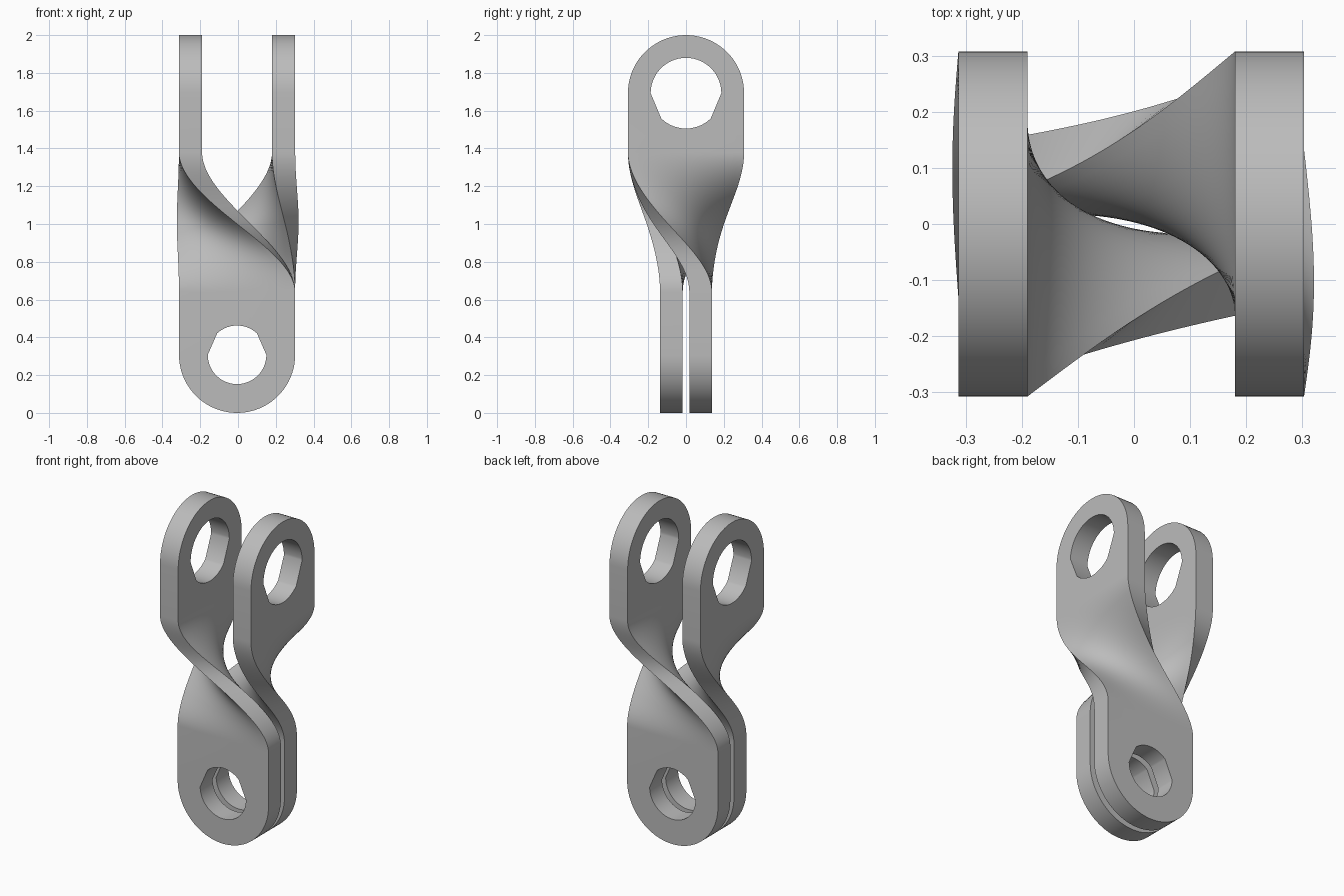
import bpy, bmesh, math
from mathutils import Vector

if "Cube" in bpy.data.objects:
    bpy.data.objects.remove(bpy.data.objects["Cube"])

HALF = 0.3075            # half width of a strap
Z0, Z1 = 0.64, 1.38      # start and end of the twist
COLS, ROWS, ARC = 16, 48, 40

steel = bpy.data.materials.new("grey steel")
steel.use_nodes = True
steel.diffuse_color = (0.5, 0.5, 0.5, 1)
steel.node_tree.nodes["Principled BSDF"].inputs["Base Color"].default_value = (0.5, 0.5, 0.5, 1)


def strap_point(u, z, inner, bow):
    """Strap surface: a flat lower eye blending into an upper eye turned a quarter."""
    t = min(max((z - Z0) / (Z1 - Z0), 0), 1)
    s = t * t * (3 - 2 * t)
    low = Vector((u, -0.0175 if inner else -0.1375, z))
    high = Vector((-0.185 if inner else -0.308, -u, z))
    bulge = math.sin(math.pi * s)
    p = low.lerp(high, s) + Vector((-bow, bow, 0)) * bulge
    if inner:
        p += Vector((0.012, 0.016, 0)) * bulge
    return p


def make_strap(name, turn, bow):
    bm = bmesh.new()

    def vert(u, z, inner):
        return bm.verts.new(strap_point(u, z, inner, bow))

    def quad(a, b, c, d):
        bm.faces.new((a, b, c, d))

    us = [HALF * (2 * i / COLS - 1) for i in range(COLS + 1)]

    # twisted middle
    zs = [Z0 + (Z1 - Z0) * j / ROWS for j in range(ROWS + 1)]
    grid = [[[vert(u, z, k) for u in us] for z in zs] for k in (0, 1)]
    for j in range(ROWS):
        for g in grid:
            for i in range(COLS):
                quad(g[j][i], g[j][i + 1], g[j + 1][i + 1], g[j + 1][i])
        for i in (0, COLS):
            quad(grid[0][j][i], grid[0][j + 1][i], grid[1][j + 1][i], grid[1][j][i])

    # rounded eyes with round holes, sharing the end rows of the middle
    for row, centre, radius, sign in ((0, HALF, 0.155, -1), (ROWS, 2 - HALF, 0.187, 1)):
        arc = []
        for i in range(ARC + 1):
            a = math.pi * i / ARC
            arc.append((HALF * math.cos(a), centre + sign * HALF * math.sin(a)))
        outline = [(u, zs[row]) for u in us] + arc
        rims, holes = [], []
        for k in (0, 1):
            rims.append(grid[k][row] + [vert(u, z, k) for u, z in arc])
            hole = []
            for u, z in outline:
                d = Vector((u, z - centre)).normalized() * radius
                hole.append(vert(d.x, centre + d.y, k))
            holes.append(hole)
        n = len(outline)
        for i in range(n):
            j = (i + 1) % n
            for k in (0, 1):
                quad(rims[k][i], rims[k][j], holes[k][j], holes[k][i])
            quad(holes[0][i], holes[0][j], holes[1][j], holes[1][i])
            if i >= COLS:
                quad(rims[0][i], rims[0][j], rims[1][j], rims[1][i])

    bmesh.ops.recalc_face_normals(bm, faces=bm.faces[:])
    mesh = bpy.data.meshes.new(name)
    bm.to_mesh(mesh)
    bm.free()
    mesh.materials.append(steel)
    obj = bpy.data.objects.new(name, mesh)
    bpy.context.collection.objects.link(obj)
    obj.rotation_euler.z = turn
    obj.location.x = -0.005
    bpy.ops.object.select_all(action="DESELECT")
    obj.select_set(True)
    bpy.context.view_layer.objects.active = obj
    bpy.ops.object.shade_smooth_by_angle(angle=math.radians(35))


# the same strap twice, half a turn apart
make_strap("front_twisted_strap", 0, 0.011)
make_strap("back_twisted_strap", math.pi, 0.018)
